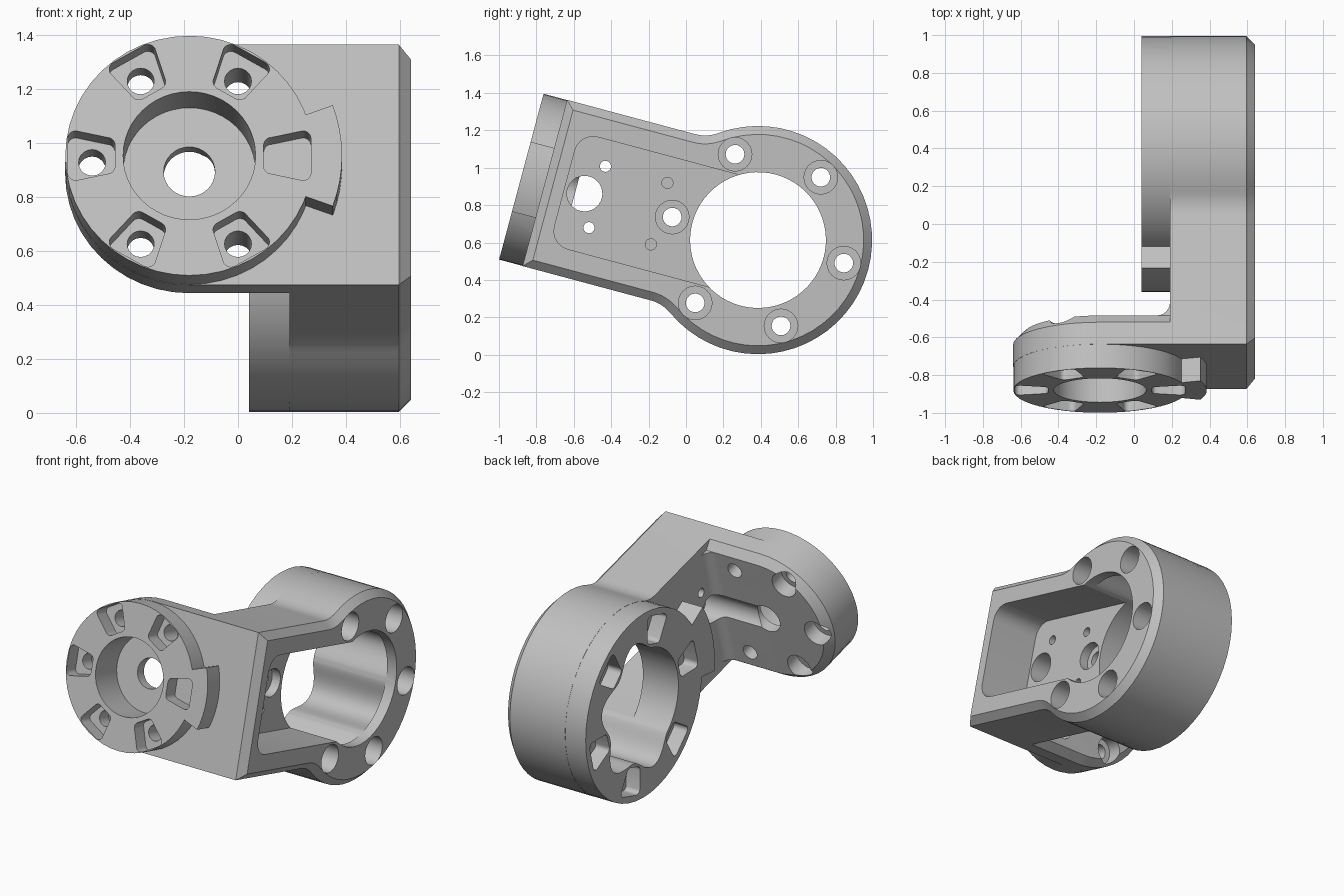
import bpy, bmesh, math
from mathutils import Matrix

if "Cube" in bpy.data.objects:
    bpy.data.objects.remove(bpy.data.objects["Cube"])

# Built along its own arm axis (ring bore at the origin, y = along arm), tilted at the end
SEG = 48
TILT = math.radians(-15)


def loft(name, loops, axis):
    """Closed solid through equal-length 2D loops [(points, height)], stacked along 'x' or 'y'."""
    bm = bmesh.new()
    rows = []
    for pts, h in loops:
        rows.append([bm.verts.new((h, u, v) if axis == 'x' else (u, h, v)) for u, v in pts])
    n = len(rows[0])
    for r0, r1 in zip(rows, rows[1:]):
        for i in range(n):
            bm.faces.new((r0[i], r0[(i + 1) % n], r1[(i + 1) % n], r1[i]))
    bm.faces.new(rows[0])
    bm.faces.new(rows[-1])
    bmesh.ops.recalc_face_normals(bm, faces=bm.faces)
    me = bpy.data.meshes.new(name)
    bm.to_mesh(me)
    bm.free()
    ob = bpy.data.objects.new(name, me)
    bpy.context.collection.objects.link(ob)
    return ob


def prism(name, pts, h0, h1, axis):
    return loft(name, [(pts, h0), (pts, h1)], axis)


def arc(cx, cy, r, d0, d1, n):
    return [(cx + r * math.cos(math.radians(d0 + (d1 - d0) * i / n)),
             cy + r * math.sin(math.radians(d0 + (d1 - d0) * i / n))) for i in range(n + 1)]


def circle(cx, cy, r, n=SEG):
    return arc(cx, cy, r, 0, 360, n)[:-1]


def turn(pts, deg, cx=0, cy=0):
    c, s = math.cos(math.radians(deg)), math.sin(math.radians(deg))
    return [(cx + c * u - s * v, cy + s * u + c * v) for u, v in pts]


def rounded(u0, u1, w0, w1, r):
    """Rounded trapezoid: half width w0 at u0 and w1 at u1."""
    return (arc(u1 - r, w1 - r, r, 0, 90, 5) + arc(u0 + r, w0 - r, r, 90, 180, 5)
            + arc(u0 + r, -w0 + r, r, 180, 270, 5) + arc(u1 - r, -w1 + r, r, 270, 360, 5))


def combine(base, other, op):
    m = base.modifiers.new(op, 'BOOLEAN')
    m.operation, m.object, m.solver = op, other, 'EXACT'
    bpy.context.view_layer.objects.active = base
    bpy.ops.object.modifier_apply(modifier=m.name)
    bpy.data.objects.remove(other)


def arm_outline(inset):
    """Straight arm blending through fillets into the round end."""
    R, rf, cu, cv = 0.61 - inset, 0.2 + inset, -0.47, 0.66
    phi = math.degrees(math.atan2(cv, cu))
    top = [(-1.18 + inset, 0.46 - inset)] + arc(cu, cv, rf, -90, phi - 180, 6)[:-1]
    return top + arc(0, 0, R, phi, -phi, 40) + [(u, -v) for u, v in reversed(top)]


def flange_outline(inset):
    """Half-round plate running into the arm."""
    r = 0.46 - inset
    return [(0.4, r)] + arc(-0.18, 0, r, 90, 270, 24) + [(0.4, -r)]


def tab_outline(r0, r1, half):
    return [(r0, -r0 * math.tan(math.radians(half)))] + arc(0, 0, r1, -half, half, 8) + \
           [(r0, r0 * math.tan(math.radians(half)))]


# Arm with chamfered outer side
body = loft('bracket_body', [(arm_outline(0), 0.19), (arm_outline(0), 0.595),
                             (arm_outline(0.045), 0.64)], 'x')

# Solid additions: flange, mounting disc, ring collar, locating tabs, inside fillet
fil = [(0.25, -1.06), (0.25, -0.94)] + \
      [(u, v) for u, v in arc(0.12, -0.94, 0.07, 0, -90, 6)] + [(0.12, -1.06)]
fillet = prism('inside_fillet', [(u, v) for u, v in fil], -0.41, 0.41, 'x')
fillet.data.transform(Matrix(((0, 1, 0, 0), (0, 0, 1, 0), (1, 0, 0, 0), (0, 0, 0, 1))))
for part in (
    loft('flange', [(flange_outline(0), -1.18), (flange_outline(0), -1.06),
                    (flange_outline(0.05), -1.01)], 'y'),
    fillet,
    prism('mounting_disc', circle(-0.18, 0, 0.459), -1.31, -1.12, 'y'),
    prism('disc_tab', turn(tab_outline(0.35, 0.565, 20), 0, -0.18), -1.31, -1.12, 'y'),
    prism('ring_collar', circle(0, 0, 0.609), 0.04, 0.25, 'x'),
    prism('ring_tab', turn(tab_outline(0.45, 0.745, 19), 180), 0.04, 0.25, 'x'),
):
    combine(body, part, 'UNION')

# Ring bore, with shallow lobes between the far bolts behind a thin lip
lobes = []
for i in range(96):
    t = 2 * math.pi * i / 96
    far = math.cos(t) >= -0.5
    r = 0.361 + (0.045 * (1 - math.cos(6 * t)) if far else 0)
    lobes.append((r * math.cos(t), r * math.sin(t)))
cuts = [
    prism('bore_cut', circle(0, 0, 0.363, 64), -0.1, 0.8, 'x'),
    prism('lobe_cut', lobes, -0.1, 0.57, 'x'),
    # Open pocket in the arm
    prism('arm_pocket_cut', rounded(-1.07, 0.1, 0.31, 0.31, 0.1), 0.30, 0.8, 'x'),
    # Cable hole through the arm wall, grooving the flange back
    prism('cable_cut', circle(-0.96, 0, 0.095, 32), -0.18, 0.5, 'x'),
    # Disc recess and centre hole
    prism('recess_cut', circle(-0.18, 0, 0.245), -1.5, -1.08, 'y'),
    prism('centre_hole_cut', circle(-0.18, 0, 0.095, 32), -1.2, -0.9, 'y'),
]
# Small holes in the pocket floor
for s in (-1, 1):
    cuts.append(prism('floor_hole_cut', circle(-0.89, s * 0.17, 0.03, 16), 0.0, 0.5, 'x'))
    cuts.append(prism('blind_hole_cut', circle(-0.547, s * 0.17, 0.03, 16), 0.12, 0.5, 'x'))
# Six-fold bolt patterns with nut pockets and counterbores
for k in range(6):
    d = 60 * k
    c, s = math.cos(math.radians(d)), math.sin(math.radians(d))
    u, v = 0.475 * c, 0.475 * s
    cuts.append(prism('ring_nut_cut', turn(rounded(0.385, 0.565, 0.07, 0.1, 0.03), d),
                      -0.1, 0.14, 'x'))
    cuts.append(prism('ring_bolt_cut', circle(u, v, 0.05, 20), 0.1, 0.5, 'x'))
    cuts.append(prism('ring_counterbore_cut', circle(u, v, 0.09, 24), 0.24, 0.8, 'x'))
    cuts.append(prism('disc_nut_cut', turn(rounded(0.275, 0.45, 0.07, 0.095, 0.03), d, -0.18),
                      -1.5, -1.21, 'y'))
    if k:
        u, v = -0.18 + 0.36 * c, 0.36 * s
        cuts.append(prism('disc_bolt_cut', circle(u, v, 0.05, 20), -1.25, -0.9, 'y'))
        if k in (2, 3, 4):
            cuts.append(prism('disc_counterbore_cut', circle(u, v, 0.085, 24),
                              -1.11, -0.9, 'y'))
for cut in cuts:
    combine(body, cut, 'DIFFERENCE')

# Tilt into place, shade and colour
body.data.transform(Matrix.Translation((0, 0.385, 0.613)) @ Matrix.Rotation(TILT, 4, 'X'))
grey = bpy.data.materials.new('light_grey')
grey.diffuse_color = (0.53, 0.53, 0.53, 1)
grey.use_nodes = True
grey.node_tree.nodes["Principled BSDF"].inputs["Base Color"].default_value = grey.diffuse_color
body.data.materials.clear()
body.data.materials.append(grey)
bpy.ops.object.select_all(action='DESELECT')
body.select_set(True)
bpy.context.view_layer.objects.active = body
bpy.ops.object.shade_smooth_by_angle(angle=math.radians(30))
